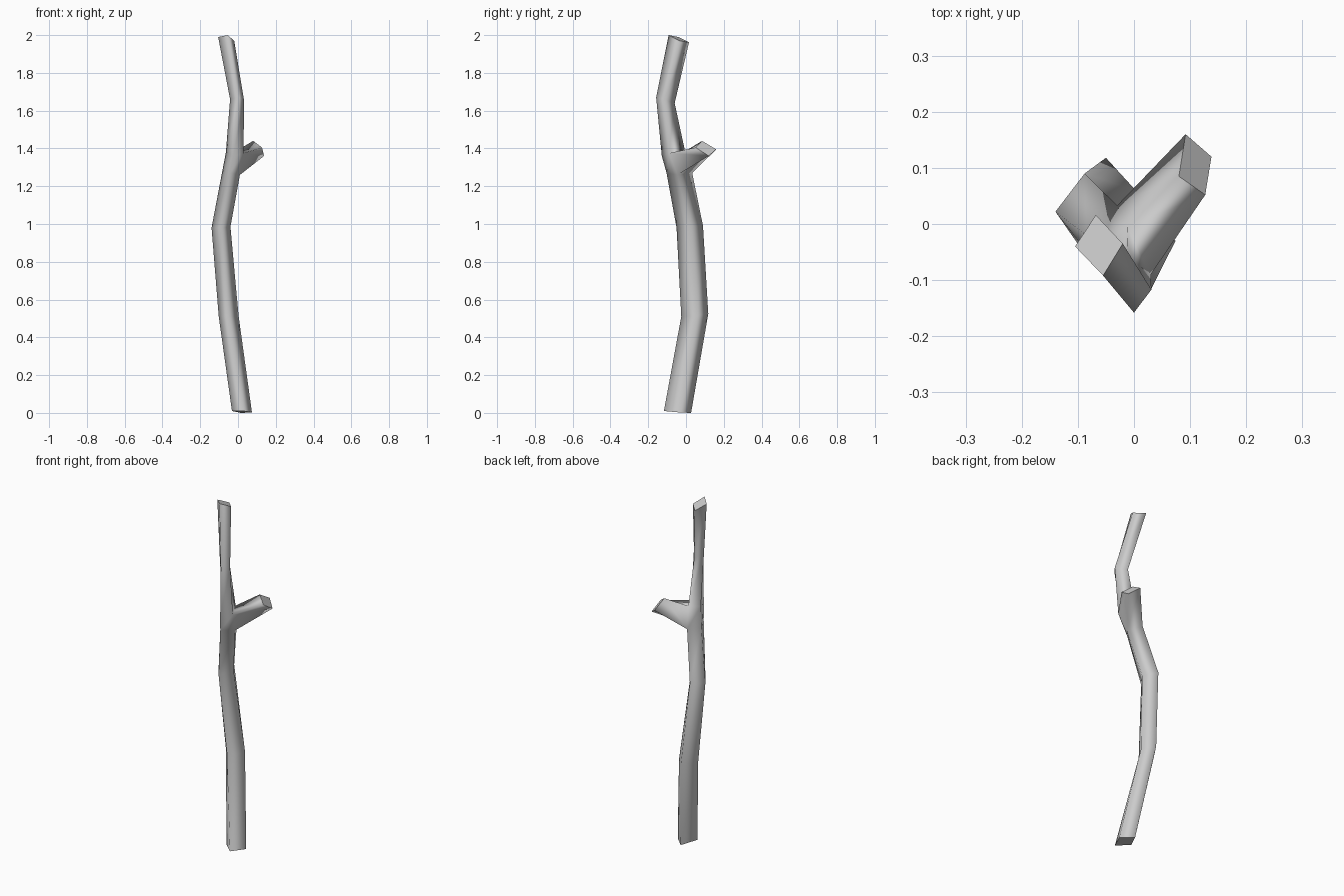
import bpy, bmesh

if "Cube" in bpy.data.objects:
    bpy.data.objects.remove(bpy.data.objects["Cube"])

# Trunk rings, bottom to top: left, front, right and back corner of each
rings = [
    [(-.032, -.06, .01), (.03, -.117, .01), (.074, -.03, .002), (.015, .027, 0)],
    [(-.102, .035, .51), (-.052, -.025, .51), (.003, .06, .515), (-.05, .118, .525)],
    [(-.14, .022, .98), (-.09, -.05, .98), (-.04, .018, .985), (-.088, .09, .99)],
    [(-.085, -.02, 1.27), (-.042, -.103, 1.27), (.01, -.045, 1.26), (-.03, .033, 1.27)],
    [(-.064, -.045, 1.38), (-.025, -.128, 1.36), (.03, -.09, 1.375), (-.012, -.005, 1.385)],
    [(-.042, -.105, 1.66), (0, -.158, 1.67), (.031, -.117, 1.66), (-.01, -.06, 1.64)],
    [(-.105, -.04, 1.99), (-.055, -.092, 2.0), (-.02, -.035, 1.97), (-.068, .016, 1.962)],
]
# Cut end of the side branch: bottom, back, top, front
branch_end = [(.138, .12, 1.36), (.092, .16, 1.395), (.08, .085, 1.44), (.127, .052, 1.405)]

bm = bmesh.new()


def ring(points):
    return [bm.verts.new(p) for p in points]


def bridge(a, b, skip=None):
    for i in range(4):
        if i != skip:
            j = (i + 1) % 4
            bm.faces.new((a[i], a[j], b[j], b[i])).smooth = True


# Four-sided trunk, left open where the branch leaves its back right side
trunk = [ring(r) for r in rings]
for k in range(len(trunk) - 1):
    bridge(trunk[k], trunk[k + 1], 2 if k == 3 else None)

# Side branch grown out of the opening
low, high = trunk[3], trunk[4]
tip = ring(branch_end)
bridge([low[2], low[3], high[3], high[2]], tip)

# Flat cut ends
for cap in (trunk[0][::-1], trunk[-1], tip):
    bm.faces.new(cap).smooth = False
    for i in range(4):
        bm.edges.get((cap[i], cap[(i + 1) % 4])).smooth = False

bmesh.ops.recalc_face_normals(bm, faces=bm.faces)
mesh = bpy.data.meshes.new("stick")
bm.to_mesh(mesh)
bm.free()
bpy.context.collection.objects.link(bpy.data.objects.new("stick", mesh))
